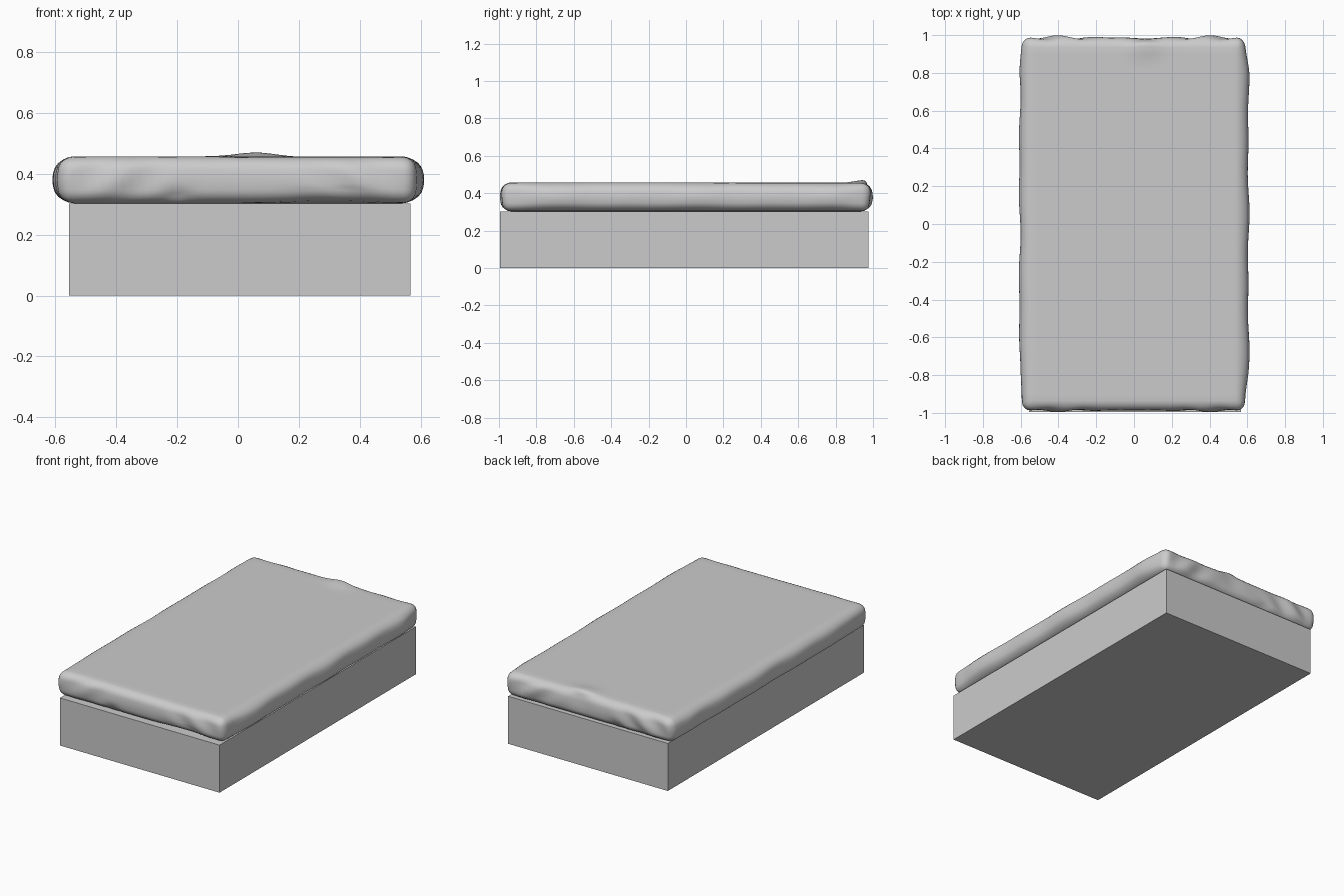
import bpy, bmesh, math
from mathutils import Vector

cube = bpy.data.objects.get("Cube")
if cube:
    bpy.data.objects.remove(cube, do_unlink=True)


def make_material(name, colour):
    mat = bpy.data.materials.new(name)
    mat.use_nodes = True
    mat.diffuse_color = colour
    mat.node_tree.nodes["Principled BSDF"].inputs["Base Color"].default_value = colour
    return mat


def make_box(name, low, high, mat):
    bm = bmesh.new()
    bmesh.ops.create_cube(bm, size=1)
    low, high = Vector(low), Vector(high)
    for v in bm.verts:
        v.co = (low + high) / 2 + v.co * (high - low)
    return bm, name, mat


def finish(bm, name, mat):
    mesh = bpy.data.meshes.new(name)
    bm.to_mesh(mesh)
    bm.free()
    mesh.materials.append(mat)
    obj = bpy.data.objects.new(name, mesh)
    bpy.context.collection.objects.link(obj)
    return obj


def bump(t, centre, width):
    return math.exp(-((t - centre) / width) ** 2)


grey = make_material("plain grey", (0.6, 0.6, 0.6, 1))

# Plain box base
finish(*make_box("bed_base", (-0.555, -0.995, 0), (0.567, 0.975, 0.302), grey))

# Soft mattress: a rounded slab, sliced into a fine grid for the cloth folds
HX, HY, Z0, Z1, R = 0.575, 0.97, 0.303, 0.456, 0.035
bm, name, mat = make_box("mattress", (-HX, -HY, Z0), (HX, HY, Z1), grey)
bmesh.ops.bevel(bm, geom=bm.edges[:], offset=R, segments=4, profile=0.5, affect='EDGES')


def slice_axis(axis, half, centre, count):
    normal = Vector((0, 0, 0))
    normal[axis] = 1
    for i in range(1, count):
        point = Vector((0, 0, 0))
        point[axis] = centre + half * (2 * i / count - 1)
        bmesh.ops.bisect_plane(bm, geom=bm.verts[:] + bm.edges[:] + bm.faces[:],
                               plane_co=point, plane_no=normal)


slice_axis(0, HX - R, 0, 40)
slice_axis(1, HY - R, 0, 50)
slice_axis(2, (Z1 - Z0) / 2 - R, (Z0 + Z1) / 2, 8)

for v in bm.verts:
    x, y, z = v.co
    h = (z - Z0) / (Z1 - Z0)
    belly = math.sin(math.pi * min(max(h, 0), 1)) ** 0.7
    # Long sides bulge, with gentle waves along the length
    side = max(0, abs(x) / HX - 0.9) / 0.1
    along = 1 - max(0, abs(y) - 0.8) / 0.17 * 0.6
    wave = 0.003 * math.sin(9 * y + 2 * x) + 0.003 * math.sin(17 * y + x)
    v.co.x += math.copysign(side * belly * (0.031 * along + wave), x)
    # Ends bulge, with slanting tucks towards the corners
    end = max(0, abs(y) / HY - 0.94) / 0.06
    corner = bump(abs(x), 0.4, 0.16)
    back = 1.6 if y > 0 else 1
    tuck = 0.007 * back * corner * math.sin(30 * (abs(x) - 1.1 * h * 0.15) + 9 * h)
    dent = -0.012 * bump(x, -0.2, 0.04) * bump(h, 0.1, 0.2)
    if y > 0:
        dent -= 0.014 * bump(x, 0.06, 0.07) * h
    v.co.y += math.copysign(end * (belly * (0.018 + tuck) + dent), y)
    # Top is almost flat, with one low ridge at the head
    if h > 0.6:
        v.co.z += 0.014 * bump(x, 0.06, 0.09) * bump(y, 0.94, 0.05)
        v.co.z += 0.0015 * math.sin(5 * x + 3 * y)
    # Hem lifts a little on the foot end
    if h < 0.3 and y < -0.9:
        v.co.z += 0.007 * bump(x, 0.3, 0.15)

mattress = finish(bm, name, mat)
bpy.ops.object.select_all(action='DESELECT')
mattress.select_set(True)
bpy.context.view_layer.objects.active = mattress
bpy.ops.object.shade_smooth_by_angle(angle=math.radians(50))
